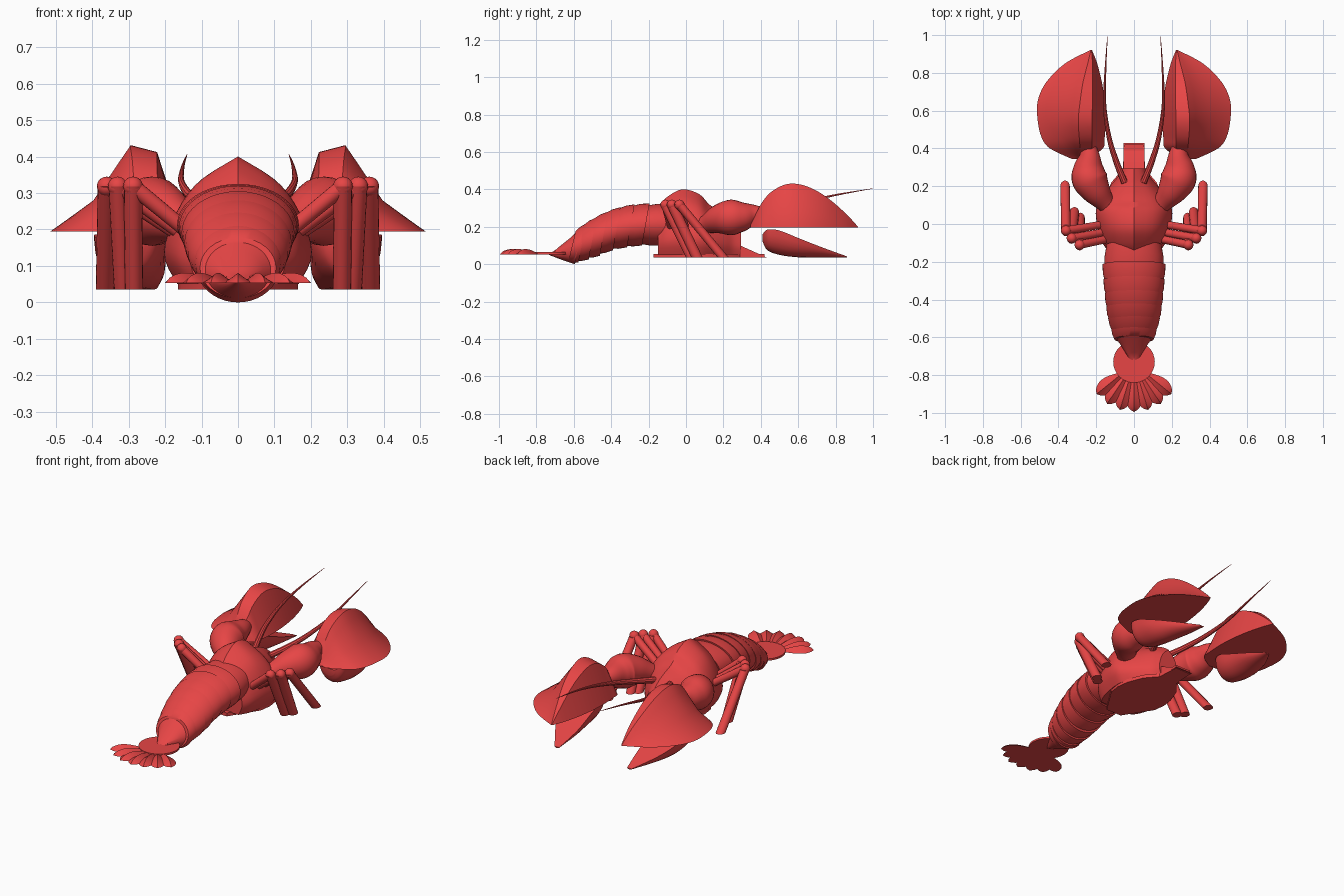
import bpy, bmesh, math
from mathutils import Vector

if "Cube" in bpy.data.objects:
    bpy.data.objects.remove(bpy.data.objects["Cube"])

red = bpy.data.materials.new("shell_red")
red.diffuse_color = (0.8, 0.06, 0.06, 1)
red.use_nodes = True
red.node_tree.nodes["Principled BSDF"].inputs["Base Color"].default_value = red.diffuse_color


def finish(bm, name, mirror=False, angle=35):
    bmesh.ops.recalc_face_normals(bm, faces=bm.faces)
    me = bpy.data.meshes.new(name)
    bm.to_mesh(me)
    bm.free()
    ob = bpy.data.objects.new(name, me)
    bpy.context.collection.objects.link(ob)
    me.materials.append(red)
    bpy.ops.object.select_all(action='DESELECT')
    ob.select_set(True)
    bpy.context.view_layer.objects.active = ob
    bpy.ops.object.shade_smooth_by_angle(angle=math.radians(angle))
    if mirror:
        m = ob.modifiers.new("Mirror", 'MIRROR')
        m.use_mirror_merge = False
    return ob


def loft(bm, rings):
    loops = [[bm.verts.new(p) for p in r] for r in rings]
    n = len(loops[0])
    for a, b in zip(loops, loops[1:]):
        for i in range(n):
            j = (i + 1) % n
            bm.faces.new((a[i], a[j], b[j], b[i]))
    bm.faces.new(loops[0][::-1])
    bm.faces.new(loops[-1])


def spline(keys, steps=5):
    """Catmull-Rom through tuples of any length."""
    out = []
    k = [keys[0]] + list(keys) + [keys[-1]]
    for i in range(1, len(k) - 2):
        for s in range(steps):
            t = s / steps
            out.append(tuple(0.5 * (2 * b + (c - a) * t + (2 * a - 5 * b + 4 * c - d) * t * t
                                    + (3 * b - a - 3 * c + d) * t ** 3)
                             for a, b, c, d in zip(k[i - 1], k[i], k[i + 1], k[i + 2])))
    return out + [tuple(keys[-1])]


def tube(bm, path, n=16):
    """Round tube through (x, y, z, radius)."""
    pts = [Vector(p[:3]) for p in path]
    rings = []
    for i, p in enumerate(pts):
        d = pts[min(i + 1, len(pts) - 1)] - pts[max(i - 1, 0)]
        q = d.to_track_quat('Z', 'Y')
        r = max(path[i][3], 0.001)
        rings.append([p + q @ Vector((r * math.cos(2 * math.pi * a / n),
                                      r * math.sin(2 * math.pi * a / n), 0)) for a in range(n)])
    loft(bm, rings)


# Carapace with a ridged top: (y, half width, top z)
bm = bmesh.new()
half = spline([(0, 1), (.5, .83), (.78, .65), (.97, .4), (1, .2), (.83, 0)], 3)
section = half + [(-a, b) for a, b in half[:0:-1]]
body = [(-.15, .13, .31), (-.1, .165, .36), (-.02, .19, .4), (.07, .2, .375), (.13, .175, .315),
        (.2, .125, .285), (.25, .085, .26), (.295, .065, .225)]
loft(bm, [[(w * a, y, .05 + (t - .05) * b) for a, b in section] for y, w, t in spline(body)])
finish(bm, "carapace")

# Flat belly plate with tabs at both ends
bm = bmesh.new()
outline = [(.05, .42), (.06, .29), (.12, .22), (.155, .13), (.165, .06), (.155, -.01), (.11, -.08), (.05, -.175)]
outline += [(-x, y) for x, y in outline[::-1]]
loft(bm, [[(x, y, z) for x, y in outline] for z in (.035, .055)])
finish(bm, "belly_plate")

# Wedge below the head
bm = bmesh.new()
loft(bm, [[(x, .22, .04), (x, .43, .037), (x, .29, .1), (x, .22, .1)] for x in (-.055, .055)])
finish(bm, "head_wedge")

# Overlapping tail segments: (y of front edge, half width, top z, bottom z)
seg = [(-.11, .145, .32, .1), (-.215, .167, .325, .1), (-.295, .162, .32, .09), (-.37, .155, .305, .075),
       (-.44, .147, .28, .045), (-.5, .137, .25, .025), (-.555, .12, .215, .01), (-.59, .112, .19, .002)]


def ring(y, w, t, b, n=40):
    out = []
    for i in range(n):
        a = 2 * math.pi * i / n
        z = (t + b) / 2 + (t - b) / 2 * math.sin(a)
        out.append((w * math.cos(a), y + .02 * math.sin(a), z))
    return out


for i, (a, b) in enumerate(zip(seg, seg[1:])):
    bm = bmesh.new()
    y2 = b[0] - .02
    mid = (a[0] + y2) / 2
    loft(bm, [ring(*a),
              ring(mid, (a[1] + b[1]) / 2, (a[2] + b[2]) / 2, (a[3] + b[3]) / 2),
              ring(y2, b[1] * .93, b[2] - .012, b[3] + .01)])
    finish(bm, f"tail_segment_{i + 1}")

# Tail cone
bm = bmesh.new()
loft(bm, [ring(-.575, .115, .2, .0), ring(-.64, .07, .14, .022), ring(-.7, .032, .092, .045),
          ring(-.73, .003, .064, .058)])
finish(bm, "tail_cone")

# Tail fan: a disc and seven ridged leaves
bm = bmesh.new()
loft(bm, [[(.11 * math.cos(i * math.pi / 16), -.73 + .11 * math.sin(i * math.pi / 16), z)
           for i in range(32)] for z in (.053, .064)])
finish(bm, "tail_fan_disc")
for k in range(-3, 4):
    bm = bmesh.new()
    ang = math.radians(17 * k)
    d, s = Vector((math.sin(ang), -math.cos(ang), 0)), Vector((math.cos(ang), math.sin(ang), 0))
    rings = []
    for t in [i / 14 for i in range(15)]:
        f = max(math.sin(math.pi * t ** 1.5) ** .6 if 0 < t < 1 else 0, .02)
        c = Vector((0, -.74, .053)) + d * (.07 + .185 * t)
        rings.append([c - s * .042 * f, c - s * .02 * f + Vector((0, 0, .013 * f)),
                      c + Vector((0, 0, .028 * f)),
                      c + s * .02 * f + Vector((0, 0, .013 * f)), c + s * .042 * f])
    loft(bm, rings)
    finish(bm, f"tail_fan_leaf_{k + 4}", angle=25)

# Upper claw shells: (y, outer x, ridge x, inner x, ridge z)
bm = bmesh.new()
claw = [(.345, .33, .28, .25, .21), (.4, .445, .285, .165, .32), (.46, .49, .29, .155, .39),
        (.55, .51, .295, .15, .43), (.65, .51, .285, .155, .415), (.75, .465, .27, .17, .36),
        (.85, .365, .245, .195, .275), (.92, .232, .228, .222, .2)]
rings = []
for y, xo, xr, xi, zr in spline(claw):
    h = zr - .195
    rings.append([(xo, y, .195), (xr + (xo - xr) * .47, y, .195 + h * .36),
                  (xr + (xo - xr) * .15, y, .195 + h * .8), (xr, y, zr),
                  (xi + (xr - xi) * .5, y, .195 + h * .92), (xi, y, .195)])
loft(bm, rings)
finish(bm, "upper_claw", mirror=True, angle=30)

# Lower claw shells: (y, outer x, inner x, top z, bottom z)
bm = bmesh.new()
low = [(.41, .34, .26, .16, .12), (.435, .385, .22, .185, .075), (.5, .395, .2, .18, .05),
       (.6, .385, .2, .14, .037), (.72, .34, .2, .093, .036), (.86, .25, .22, .042, .035)]
rings = []
for y, xo, xi, t, b in spline(low):
    rings.append([((xo + xi) / 2 + (xo - xi) / 2 * math.cos(a), y, t - (t - b) * math.sin(a))
                  for a in [i * math.pi / 12 for i in range(13)]])
loft(bm, rings)
finish(bm, "lower_claw", mirror=True)

# Claw arms
bm = bmesh.new()
tube(bm, spline([(.1, .05, .19, .035), (.15, .11, .215, .05), (.2, .175, .24, .078), (.235, .24, .25, .095),
                 (.24, .3, .255, .08), (.235, .36, .265, .055), (.24, .42, .265, .035)]), 24)
finish(bm, "claw_arm", mirror=True)

# Walking legs: (hip, knee, foot)
legs = [((.15, 0, .18), (.36, -.035, .318), (.365, .2, .035)),
        ((.14, -.04, .18), (.33, -.075, .318), (.315, .06, .035)),
        ((.12, -.075, .18), (.288, -.11, .318), (.285, .03, .035))]
for i, (hip, knee, foot) in enumerate(legs):
    bm = bmesh.new()
    tube(bm, [(*hip, .02), (*knee, .022)])
    # lower leg is sheared so the foot is cut flat on the ground plane
    loft(bm, [[(p[0] + .025 * math.cos(a * math.pi / 8), p[1] + .03 * math.sin(a * math.pi / 8), p[2])
               for a in range(16)] for p in (knee, foot)])
    geo = bmesh.ops.create_uvsphere(bm, u_segments=16, v_segments=10, radius=.027)
    bmesh.ops.translate(bm, verts=geo['verts'], vec=knee)
    finish(bm, f"walking_leg_{i + 1}", mirror=True)

# Antennae
bm = bmesh.new()
tube(bm, spline([(.05, .22, .24, .018), (.09, .32, .26, .016), (.13, .45, .29, .013), (.155, .62, .33, .009),
                 (.152, .8, .37, .005), (.14, 1.0, .405, .001)]), 10)
finish(bm, "antenna", mirror=True)
